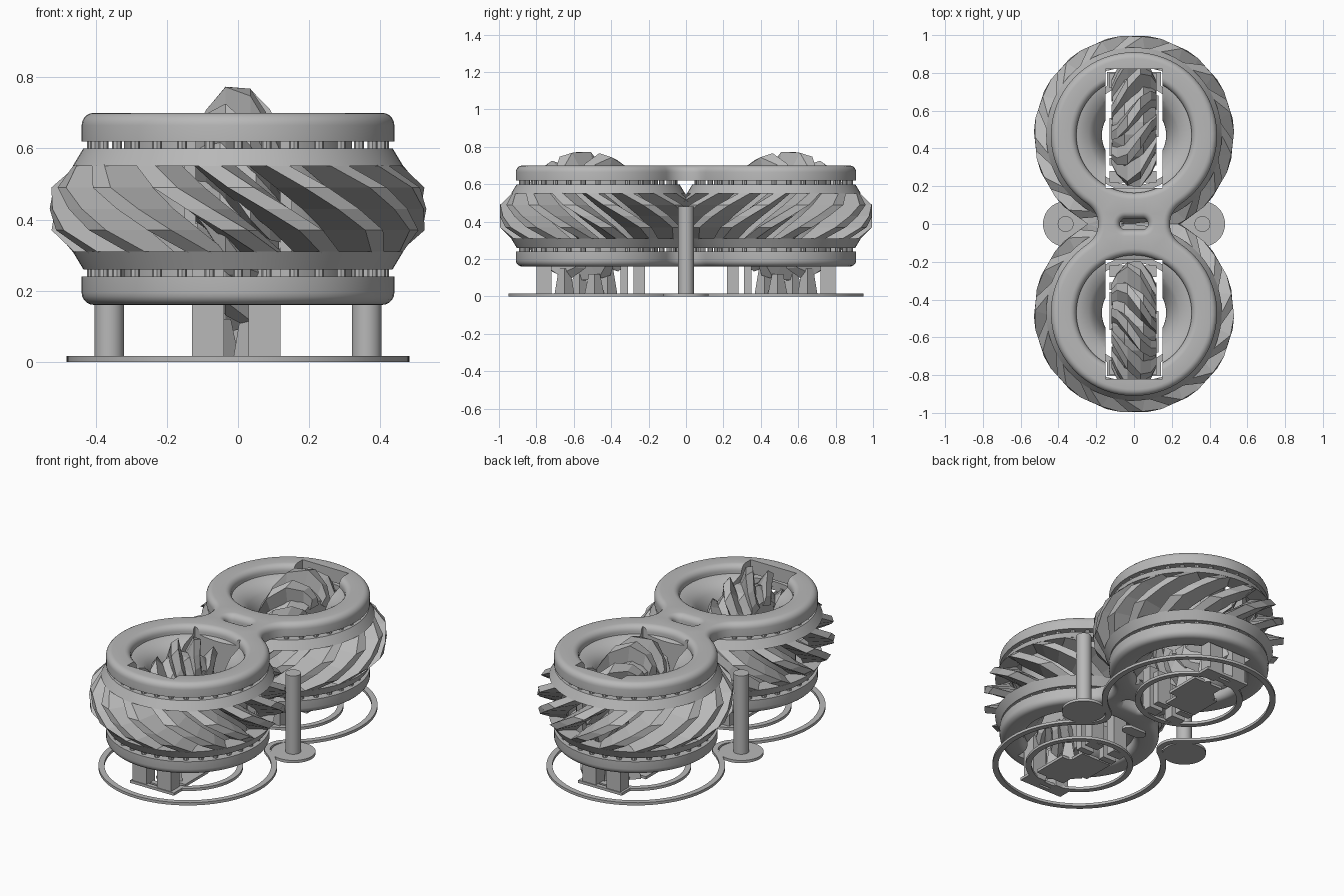
import bpy, bmesh
from math import sin, cos, pi, atan2, sqrt, radians
from mathutils import Vector

if "Cube" in bpy.data.objects:
    bpy.data.objects.remove(bpy.data.objects["Cube"])

GREY = (0.48, 0.48, 0.48, 1)
grey = bpy.data.materials.new("plain_grey")
grey.use_nodes = True
grey.diffuse_color = GREY
grey.node_tree.nodes["Principled BSDF"].inputs["Base Color"].default_value = GREY

CY = 0.47      # distance of each gear centre from the middle
MID = 0.43     # height of the gear centre plane
R = 0.44       # frame outer radius


def finish(bm, name, smooth=True, mirror=False):
    bmesh.ops.recalc_face_normals(bm, faces=bm.faces)
    me = bpy.data.meshes.new(name)
    bm.to_mesh(me)
    bm.free()
    me.materials.append(grey)
    ob = bpy.data.objects.new(name, me)
    bpy.context.collection.objects.link(ob)
    if smooth:
        bpy.ops.object.select_all(action='DESELECT')
        ob.select_set(True)
        bpy.context.view_layer.objects.active = ob
        bpy.ops.object.shade_smooth_by_angle(angle=radians(35))
    if mirror:
        mod = ob.modifiers.new("other_side", 'MIRROR')
        mod.use_axis = (False, True, False)
        mod.use_mirror_merge = False
    return ob


def loft(bm, rings, wrap=False):
    rows = [[bm.verts.new(p) for p in ring] for ring in rings]
    pairs = list(zip(rows, rows[1:])) + ([(rows[-1], rows[0])] if wrap else [])
    for a, b in pairs:
        for i in range(len(a)):
            j = (i + 1) % len(a)
            bm.faces.new((a[i], a[j], b[j], b[i]))
    return rows


def solid(bm, rings):
    rows = loft(bm, rings)
    bm.faces.new(rows[0])
    bm.faces.new(rows[-1])


def edges_of(bm, row):
    return [bm.edges.get((row[i], row[i - 1])) for i in range(len(row))]


def circle(cx, cy, r, n=64):
    return [(cx + r * cos(2 * pi * i / n), cy + r * sin(2 * pi * i / n)) for i in range(n)]


def stadium(half, r):
    return [((half if cos(a) > 0 else -half) + r * cos(a), r * sin(a))
            for a in (2 * pi * (i + 0.5) / 32 for i in range(32))]


def figure_eight(d):
    # two circles joined by concave tangent arcs, grown outward by d
    waist = 0.127
    cx = waist + 0.19
    t = atan2(CY, cx)

    def arc(x, y, r, a, b, n):
        return [(x + r * cos(a + (b - a) * i / n), y + r * sin(a + (b - a) * i / n)) for i in range(n)]
    return (arc(0, CY, R + d, -t, pi + t, 56) + arc(-cx, 0, waist - d, t, -t, 14)
            + arc(0, -CY, R + d, pi - t, 2 * pi + t, 56) + arc(cx, 0, waist - d, pi + t, pi - t, 14))


def plate(name, outer, holes, profile):
    # profile holds (inset, height) pairs from the bottom to the top
    bm = bmesh.new()
    ends = ([], [])
    for shape, sign in [(outer, -1)] + [(h, 1) for h in holes]:
        rows = loft(bm, [[(x, y, z) for x, y in shape(sign * d)] for d, z in profile])
        ends[0].extend(edges_of(bm, rows[0]))
        ends[1].extend(edges_of(bm, rows[-1]))
    for e in ends:
        bmesh.ops.triangle_fill(bm, edges=e, use_beauty=True)
    return finish(bm, name)


def revolve(bm, profile):
    loft(bm, [[(x, y, z) for x, y in circle(0, CY, r)] for r, z in profile], wrap=True)


def slats(bm, count, stations, twist, wide_in, wide_out, place):
    # helical ribs; stations are (height, inner radius, outer radius)
    lo, hi = stations[0][0], stations[-1][0]
    for k in range(count):
        rings = []
        for h, ri, ro in stations:
            a = 2 * pi * (k + 0.25) / count + twist * ((h - lo) / (hi - lo) - 0.5)
            corners = ((ri, -wide_in), (ro, -wide_out), (ro, wide_out), (ri, wide_in))
            rings.append([place(r * cos(a + w), r * sin(a + w), h) for r, w in corners])
        solid(bm, rings)


def rod(bm, x, y, z, r1, r2, n):
    solid(bm, [[(px, py, h) for px, py in circle(x, y, r, n)] for h, r in zip(z, (r1, r2))])


def box(bm, x, y, z):
    solid(bm, [[(x[0], y[0], h), (x[1], y[0], h), (x[1], y[1], h), (x[0], y[1], h)] for h in z])


def cut_slots(ob, sides):
    # passage for the inner roller
    for s in sides:
        bm = bmesh.new()
        box(bm, (-0.15, 0.15), sorted((s * 0.19, s * 0.82)), (0.05, 0.9))
        cutter = finish(bm, "slot_cutter", False)
        cutter.hide_render = True
        mod = ob.modifiers.new("slot", 'BOOLEAN')
        mod.operation, mod.solver, mod.object = 'DIFFERENCE', 'EXACT', cutter
        bpy.context.view_layer.objects.active = ob
        bpy.ops.object.modifier_move_to_index(modifier="slot", index=0)
        bpy.ops.object.modifier_apply(modifier="slot")
        bpy.data.objects.remove(cutter)


# Figure-eight frames, rounded on their outward side
holes = [lambda d: circle(0, CY, 0.305 + d), lambda d: circle(0, -CY, 0.305 + d),
         lambda d: stadium(0.045, 0.03 + d)]
b = 0.035
rim = [(0, 0.62), (0, 0.70 - b)] + [(b * (1 - cos(i * pi / 10)), 0.70 - b + b * sin(i * pi / 10))
                                    for i in range(1, 6)]
for name, prof in (("upper_frame", rim), ("lower_frame", [(d, 2 * MID - z) for d, z in rim])):
    cut_slots(plate(name, figure_eight, holes, prof), (1, -1))

# Waisted inner cores either side of the roller
bm = bmesh.new()
waisted = [(0.305 - 0.135 * sqrt(1 - (i / 8) ** 2), MID + 0.22 * i / 8) for i in range(-8, 9)]
revolve(bm, [(0.32, 0.21), *waisted, (0.32, 0.65)])
cut_slots(finish(bm, "inner_core", mirror=True), (1,))

# Outer ring gears: collars and helical teeth
bm = bmesh.new()
collar = ((0.37, 0.55), (0.465, 0.55), (0.435, 0.60), (0.37, 0.60))
revolve(bm, collar)
revolve(bm, [(r, 2 * MID - z) for r, z in collar])
finish(bm, "gear_collars", mirror=True)
bm = bmesh.new()
gear = ((0.29, 0.37, 0.45), (0.37, 0.39, 0.525), (MID, 0.40, 0.53), (0.49, 0.39, 0.525), (0.57, 0.37, 0.45))
slats(bm, 15, gear, 0.9, 0.16, 0.07, lambda x, y, h: (x, y + CY, h))
finish(bm, "gear_teeth", False, True)

# Spacer pegs between collars and frames
bm = bmesh.new()
for x, y in circle(0, CY, 0.41, 32):
    for z in (0.235, 0.595):
        rod(bm, x, y, (z, z + 0.03), 0.014, 0.014, 8)
finish(bm, "spacer_pegs", mirror=True)

# Inner roller on a crosswise axis
RY = 0.54
bm = bmesh.new()
hub = ((-0.115, 0.19), (-0.05, 0.26), (0.05, 0.26), (0.115, 0.19))
solid(bm, [[(h, y, z) for y, z in circle(RY, MID, r, 24)] for h, r in hub])
ribs = ((-0.12, 0.17, 0.22), (-0.09, 0.18, 0.28), (-0.035, 0.24, 0.345),
        (0.035, 0.24, 0.345), (0.09, 0.18, 0.28), (0.12, 0.17, 0.22))
slats(bm, 10, ribs, -1.0, 0.23, 0.1, lambda u, v, h: (h, u + RY, v + MID))
finish(bm, "inner_roller", False, True)

# Ground outline strips
H = 0.016
flat = [(0, 0), (0, H)]
plate("outer_brim", lambda d: figure_eight(0.04 + d), [lambda d: figure_eight(0.008 + d)], flat)
plate("centre_brim", lambda d: stadium(0.04, 0.035 + d), [], flat)
bm = bmesh.new()
revolve(bm, ((0.265, 0), (0.297, 0), (0.297, H), (0.265, H)))
for x in (-0.13, 0.13):
    box(bm, (x - 0.013, x + 0.013), (0.72, 0.80), (0, H))
box(bm, (-0.143, 0.143), (0.78, 0.805), (0, H))
finish(bm, "inner_brim", mirror=True)

# Supports under the roller, with their foot plates
bm = bmesh.new()
for x in (-0.085, 0.075):
    for y, w, top in ((0.25, 0.03, 0.26), (0.33, 0.02, 0.2), (0.76, 0.04, 0.26)):
        box(bm, (x - 0.045, x + 0.045), (y - w, y + w), (0, top))
for x, y, top in ((0.0, 0.42, 0.15), (0.06, 0.49, 0.12), (-0.05, 0.57, 0.12), (0.04, 0.65, 0.15)):
    rod(bm, x, y, (0, top), 0.055, 0.03, 4)
box(bm, (-0.13, 0.07), (0.36, 0.56), (0, H))
box(bm, (-0.06, 0.13), (0.46, 0.68), (0, H))
finish(bm, "roller_supports", False, True)

# Side posts standing on discs
bm = bmesh.new()
for x in (-0.362, 0.362):
    rod(bm, x, 0, (0, H), 0.12, 0.12, 40)
    rod(bm, x, 0, (0, 0.48), 0.042, 0.042, 24)
finish(bm, "side_posts")
